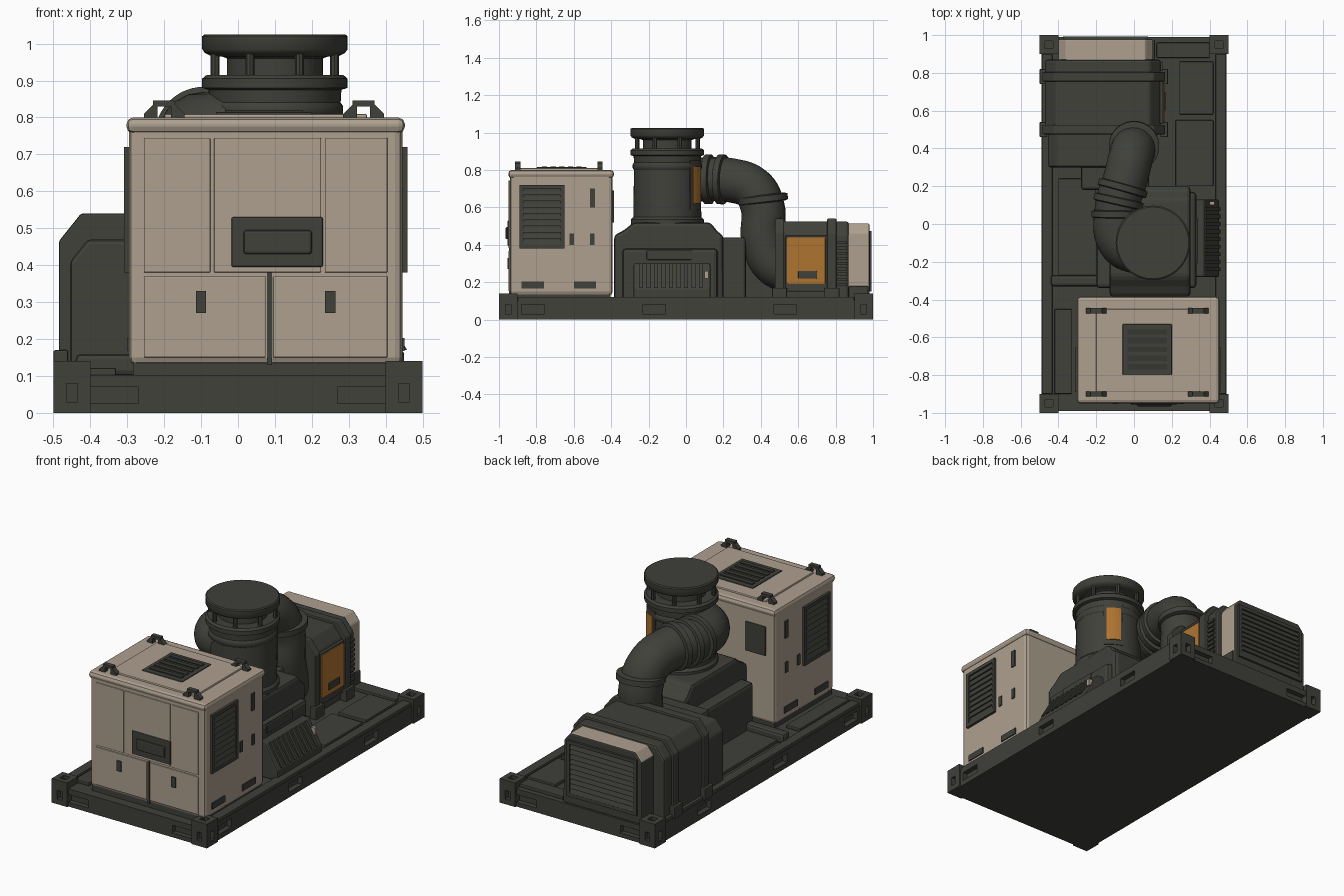
import bpy, bmesh, math
from mathutils import Vector

if "Cube" in bpy.data.objects:
    bpy.data.objects.remove(bpy.data.objects["Cube"])


def material(name, rgb):
    m = bpy.data.materials.new(name)
    m.diffuse_color = (*rgb, 1)
    m.use_nodes = True
    m.node_tree.nodes["Principled BSDF"].inputs["Base Color"].default_value = m.diffuse_color
    return m


DARK = material("dark_grey_green", (0.05, 0.052, 0.042))
DEEP = material("recess_dark", (0.037, 0.039, 0.032))
BEIGE = material("warm_beige", (0.42, 0.35, 0.275))
ORANGE = material("orange", (0.43, 0.175, 0.03))


def finish(name, bm, mat, bevel=0.0, seg=2):
    bmesh.ops.recalc_face_normals(bm, faces=bm.faces)
    me = bpy.data.meshes.new(name)
    bm.to_mesh(me)
    bm.free()
    me.materials.append(mat)
    ob = bpy.data.objects.new(name, me)
    bpy.context.collection.objects.link(ob)
    if bevel:
        mod = ob.modifiers.new("bevel", 'BEVEL')
        mod.width, mod.segments, mod.limit_method = bevel, seg, 'ANGLE'
    return ob


def add_box(bm, lo, hi):
    vs = bmesh.ops.create_cube(bm, size=1)["verts"]
    for v in vs:
        v.co = Vector([(a + b) / 2 + c * (b - a) for a, b, c in zip(lo, hi, v.co)])
    return vs


def box(name, lo, hi, mat=DARK, bevel=0.0):
    bm = bmesh.new()
    add_box(bm, lo, hi)
    return finish(name, bm, mat, bevel)


def prism(name, profile, axis, a, b, mat=DARK, bevel=0.008):
    """Extrude a 2D profile along x (profile y,z) or y (profile x,z)."""
    bm = bmesh.new()
    put = (lambda p: (a, p[0], p[1])) if axis == 'x' else (lambda p: (p[0], a, p[1]))
    f = bm.faces.new([bm.verts.new(put(p)) for p in profile])
    out = bmesh.ops.extrude_face_region(bm, geom=[f])["geom"]
    d = Vector((b - a, 0, 0)) if axis == 'x' else Vector((0, b - a, 0))
    bmesh.ops.translate(bm, vec=d, verts=[g for g in out if isinstance(g, bmesh.types.BMVert)])
    return finish(name, bm, mat, bevel)


def smooth(ob):
    for o in bpy.context.selected_objects:
        o.select_set(False)
    bpy.context.view_layer.objects.active = ob
    ob.select_set(True)
    bpy.ops.object.shade_smooth_by_angle(angle=math.radians(35))


def lathe(name, profile, centre, mat=DARK, direction=(0, 0, 1), n=48):
    """Spin (radius, height) points, closing both ends."""
    bm = bmesh.new()
    q = Vector((0, 0, 1)).rotation_difference(Vector(direction))
    rings = [[bm.verts.new(Vector(centre) + q @ Vector((r * math.cos(t), r * math.sin(t), h)))
              for t in (2 * math.pi * i / n for i in range(n))] for r, h in profile]
    for A, B in zip(rings, rings[1:]):
        for i in range(n):
            bm.faces.new((A[i], A[(i + 1) % n], B[(i + 1) % n], B[i]))
    bm.faces.new(rings[0])
    bm.faces.new(rings[-1])
    ob = finish(name, bm, mat)
    smooth(ob)
    return ob


def louvre(name, axis, face, u, v, out, n):
    """Backing plate, rim and tilted slats on an x or y facing wall."""
    bm = bmesh.new()

    def part(u0, u1, v0, v1, d):
        s = sorted((face, face + out * d))
        lo, hi = (s[0], u0, v0), (s[1], u1, v1)
        if axis == 'y':
            lo, hi = (u0, s[0], v0), (u1, s[1], v1)
        return add_box(bm, lo, hi)

    part(u[0], u[1], v[0], v[1], 0.004)
    w = 0.02
    for e in ((u[0], u[0] + w, *v), (u[1] - w, u[1], *v), (*u, v[0], v[0] + w), (*u, v[1] - w, v[1])):
        part(*e, 0.014)
    step = (v[1] - v[0] - 2 * w) / n
    k = 0 if axis == 'x' else 1
    for i in range(n):
        z = v[0] + w + i * step
        vs = part(u[0] + w, u[1] - w, z, z + step * 0.75, 0.013)
        for p in vs:
            if p.co.z > z + step * 0.5:
                p.co[k] = face + out * 0.005
    return finish(name, bm, DARK)


# --- Skid frame, with lifting pockets cut in its sides
bm = bmesh.new()
for s in (-1, 1):
    for x in (-0.335, 0.335):
        add_box(bm, (x - 0.065, s * 0.99 - 0.03, 0.025), (x + 0.065, s * 0.99 + 0.03, 0.07))
    for y in (-0.82, -0.17, 0.53):
        add_box(bm, (s * 0.49 - 0.03, y - 0.06, 0.03), (s * 0.49 + 0.03, y + 0.06, 0.08))
    for t in (-1, 1):
        add_box(bm, (s * 0.45 - 0.015, t - 0.03, 0.03), (s * 0.45 + 0.015, t + 0.03, 0.08))
        add_box(bm, (s * 0.5 - 0.03, t * 0.95 - 0.015, 0.03), (s * 0.5 + 0.03, t * 0.95 + 0.015, 0.08))
        add_box(bm, (s * 0.45 - 0.02, t * 0.95 - 0.02, 0.12), (s * 0.45 + 0.02, t * 0.95 + 0.02, 0.16))
cutter = finish("pocket_cutter", bm, DEEP)
cutter.hide_render = True
cutter.display_type = 'WIRE'


def cut(ob):
    m = ob.modifiers.new("pockets", 'BOOLEAN')
    m.operation, m.object, m.solver = 'DIFFERENCE', cutter, 'EXACT'


cut(box("skid_base", (-0.49, -0.99, 0), (0.49, 0.99, 0.103)))
for s in (-1, 1):
    box("side_rail", (s * 0.46 - 0.028, -0.9, 0.09), (s * 0.46 + 0.028, 0.9, 0.122), DARK, 0.005)
    for t in (-1, 1):
        cut(box("corner_block", (s * 0.45 - 0.05, t * 0.95 - 0.05, 0), (s * 0.45 + 0.05, t * 0.95 + 0.05, 0.14)))
for lo, hi in (((0.22, 0.2), (0.42, 0.55)), ((0.24, 0.58), (0.42, 0.86)), ((0.12, 0.88), (0.4, 0.96)),
               ((-0.4, -0.28), (-0.2, 0.24)), ((-0.42, -0.9), (-0.33, -0.45))):
    box("deck_plate", (*lo, 0.1), (*hi, 0.122), DARK, 0.005)
box("deck_pipe", (-0.44, -0.33, 0.1), (-0.14, -0.27, 0.16), DARK, 0.015)

# --- Control cabinet
box("cabinet_plinth", (-0.285, -0.935, 0.1), (0.435, -0.405, 0.14))
box("cabinet", (-0.295, -0.942, 0.13), (0.445, -0.392, 0.79), BEIGE, 0.02)
box("cabinet_roof", (-0.302, -0.95, 0.757), (0.452, -0.385, 0.8), BEIGE, 0.018)
box("roof_panel", (-0.2, -0.89, 0.79), (0.35, -0.45, 0.81), BEIGE, 0.006)
box("roof_vent", (-0.06, -0.8, 0.8), (0.2, -0.53, 0.815), DARK, 0.004)
for i in range(5):
    y = -0.77 + i * 0.046
    box("roof_slat", (-0.035, y, 0.812), (0.175, y + 0.028, 0.82), DEEP)
for x in (-0.2, 0.34):
    for y in (-0.9, -0.46):
        for s in (-1, 1):
            prism("lug_leg", [(x + s * 0.055, 0.795), (x + s * 0.055, 0.81), (x + s * 0.03, 0.835),
                              (x + s * 0.018, 0.835), (x + s * 0.018, 0.795)], 'y', y - 0.014, y + 0.014, DARK, 0)
        box("lug_top", (x - 0.03, y - 0.014, 0.83), (x + 0.03, y + 0.014, 0.846))
for x0, x1, z0, z1 in ((-0.255, -0.075, 0.38, 0.745), (-0.065, 0.225, 0.38, 0.745), (0.235, 0.405, 0.38, 0.745),
                       (-0.255, 0.075, 0.15, 0.37), (0.095, 0.405, 0.15, 0.37)):
    box("front_panel", (x0, -0.948, z0), (x1, -0.94, z1), BEIGE, 0.003)
box("front_seam", (0.078, -0.946, 0.13), (0.092, -0.93, 0.4), DARK)
box("handle_plate", (-0.018, -0.955, 0.395), (0.23, -0.94, 0.53), DARK, 0.005)
box("handle_grip", (0.015, -0.965, 0.43), (0.2, -0.95, 0.495), DARK, 0.012)
for x in (-0.1, 0.25):
    box("front_latch", (x - 0.014, -0.954, 0.27), (x + 0.014, -0.945, 0.33), DARK)
for face, out in ((0.445, 1), (-0.295, -1)):
    louvre("side_louvre", 'x', face, (-0.89, -0.65), (0.38, 0.72), out, 9)
    a, b = sorted((face - out * 0.01, face + out * 0.006))
    for y, z, h, w in ((-0.5, 0.65, 0.05, 0.014), (-0.5, 0.43, 0.03, 0.012), (-0.61, 0.43, 0.03, 0.012),
                       (-0.82, 0.185, 0.018, 0.06), (-0.54, 0.185, 0.018, 0.06)):
        box("side_fitting", (a, y - w, z - h), (b, y + w, z + h), DARK)
box("rear_hatch", (-0.24, -0.395, 0.52), (-0.11, -0.384, 0.69), DARK, 0.004)

# --- Engine block below the stack
prism("engine_block", [(-0.385, 0.1), (-0.385, 0.45), (-0.33, 0.48), (-0.28, 0.52), (0.13, 0.52),
                       (0.17, 0.47), (0.2, 0.45), (0.2, 0.1)], 'x', -0.13, 0.3, DARK, 0.02)
box("engine_step", (-0.2, -0.34, 0.1), (0.33, 0.17, 0.38), DARK, 0.02)
box("engine_side_panel", (0.32, -0.21, 0.32), (0.336, 0.03, 0.37), DARK, 0.004)
box("coupling_box", (-0.28, 0.18, 0.1), (0.08, 0.32, 0.44), DARK, 0.015)
prism("slope_cover", [(0.32, 0.1), (0.45, 0.1), (0.45, 0.16), (0.37, 0.3), (0.32, 0.3)],
      'y', -0.28, 0.13, DARK, 0.008)
for i in range(9):
    y = -0.25 + i * 0.04
    prism("slope_fin", [(0.452, 0.17), (0.458, 0.17), (0.382, 0.3), (0.37, 0.29)], 'y', y, y + 0.02, DARK, 0)
box("slope_tag", (0.4, 0.1, 0.22), (0.425, 0.12, 0.26), BEIGE)

# --- Exhaust stack
C = (0.1, -0.1, 0)
lathe("stack_body", [(0.195, 0.5), (0.195, 0.535), (0.182, 0.55), (0.178, 0.8), (0.185, 0.81), (0.185, 0.83),
                     (0.178, 0.84), (0.18, 0.875), (0.197, 0.88), (0.197, 0.905), (0.185, 0.915), (0.12, 0.915)], C)
lathe("stack_core", [(0.13, 0.9), (0.13, 0.96), (0.17, 0.975)], C)
lathe("stack_cap", [(0.17, 0.965), (0.19, 0.975), (0.197, 0.985), (0.197, 1.02), (0.19, 1.025)], C)
for i in range(8):
    t = math.pi / 4 * i + 0.39
    lathe("cap_post", [(0.012, 0.9), (0.012, 0.985)],
          (C[0] + 0.175 * math.cos(t), C[1] + 0.175 * math.sin(t), 0), n=8)
for a0, a1, z0, z1, r, m in ((42, 76, 0.59, 0.85, 0.185, DARK), (47, 71, 0.62, 0.82, 0.19, ORANGE)):
    bm = bmesh.new()
    arc = [math.radians(a0 + (a1 - a0) * i / 8) for i in range(9)]
    pts = [(r, t) for t in arc] + [(0.175, t) for t in reversed(arc)]
    f = bm.faces.new([bm.verts.new((C[0] + q * math.cos(t), C[1] + q * math.sin(t), z0)) for q, t in pts])
    g = bmesh.ops.extrude_face_region(bm, geom=[f])["geom"]
    bmesh.ops.translate(bm, vec=(0, 0, z1 - z0), verts=[v for v in g if isinstance(v, bmesh.types.BMVert)])
    finish("stack_hatch", bm, m)

# --- Elbow duct swept from the stack down to the generator
cu = bpy.data.curves.new("elbow_duct", 'CURVE')
cu.dimensions, cu.bevel_depth, cu.bevel_resolution, cu.resolution_u = '3D', 0.118, 8, 10
path = [(0.06, -0.16, 0.75), (-0.07, -0.1, 0.75), (-0.09, 0.08, 0.75), (-0.045, 0.24, 0.745), (-0.015, 0.36, 0.7),
        (0.0, 0.41, 0.6), (0.005, 0.415, 0.42), (0.005, 0.48, 0.29), (0.005, 0.6, 0.26)]
sp = cu.splines.new('BEZIER')
sp.bezier_points.add(len(path) - 1)
for p, co in zip(sp.bezier_points, path):
    p.co = co
    p.handle_left_type = p.handle_right_type = 'AUTO'
duct = bpy.data.objects.new("elbow_duct", cu)
bpy.context.collection.objects.link(duct)
cu.materials.append(DARK)
for o in bpy.context.selected_objects:
    o.select_set(False)
bpy.context.view_layer.objects.active = duct
duct.select_set(True)
bpy.ops.object.convert(target='MESH')
smooth(bpy.context.object)
ring = [(0.115, -0.022), (0.133, -0.016), (0.133, 0.016), (0.115, 0.022)]
for c, d in (((-0.092, 0.05, 0.75), (0.02, 1, 0)), ((-0.082, 0.12, 0.75), (0.22, 1, 0)),
             ((-0.06, 0.19, 0.75), (0.28, 1, -0.03)), ((0.0, 0.412, 0.645), (0, 0.12, -1))):
    lathe("duct_ring", ring, c, DARK, Vector(d).normalized())


# --- Generator with clamp ribs and an orange access panel
def hull(x0, x1, top, c):
    return [(x0, 0.1), (x0, top - c), (x0 + c * 0.8, top), (x1 - c * 0.8, top), (x1, top - c), (x1, 0.1)]


prism("generator", hull(-0.47, 0.14, 0.525, 0.07), 'y', 0.5, 0.87, DARK, 0.012)
prism("generator_front", hull(-0.455, 0.02, 0.47, 0.06), 'y', 0.3, 0.52, DARK, 0.012)
for y in (0.5, 0.78):
    prism("clamp_rib", hull(-0.485, 0.165, 0.54, 0.075), 'y', y - 0.025, y + 0.025, DARK, 0.006)
    for x in (-0.48, 0.16):
        box("rib_foot", (x - 0.02, y - 0.04, 0.1), (x + 0.02, y + 0.04, 0.17), DARK, 0.005)
box("access_frame", (0.12, 0.53, 0.15), (0.155, 0.76, 0.45), DARK, 0.006)
box("access_panel", (0.15, 0.54, 0.19), (0.162, 0.745, 0.44), ORANGE, 0.004)
box("access_handle", (0.16, 0.6, 0.22), (0.168, 0.7, 0.26), DARK, 0.003)
for i in range(9):
    z = 0.18 + i * 0.028
    box("vent_rib", (0.12, 0.81, z), (0.152, 0.86, z + 0.015), DARK)

# --- Rear cooler: beige roof and right flank, dark elsewhere
cool = prism("rear_cooler", hull(-0.4, 0.1, 0.515, 0.05), 'y', 0.86, 0.98, DARK, 0.008)
cool.data.materials.append(BEIGE)
for f in cool.data.polygons:
    if f.normal.z > 0.3 or f.normal.x > 0.5:
        f.material_index = 1
box("cooler_foot", (-0.38, 0.87, 0.1), (0.11, 0.975, 0.18), DARK, 0.006)
louvre("rear_louvre", 'y', 0.978, (-0.375, 0.075), (0.15, 0.475), 1, 10)
